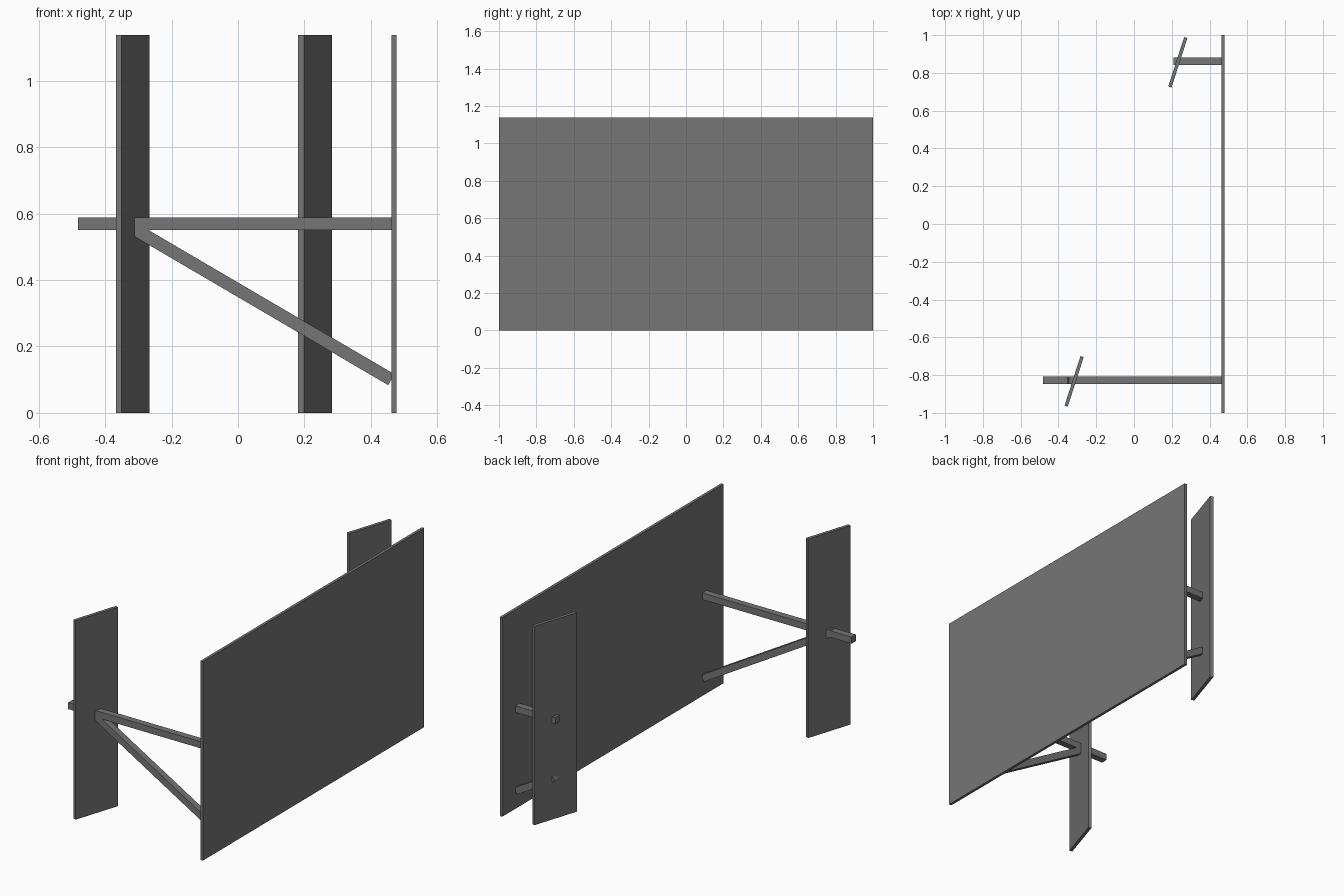
import bpy
from math import atan2, hypot, radians
from mathutils import Matrix

cube = bpy.data.objects.get("Cube")
if cube:
    bpy.data.objects.remove(cube, do_unlink=True)

grey = bpy.data.materials.new("mid_grey")
grey.use_nodes = True
colour = (0.18, 0.18, 0.18, 1)
grey.diffuse_color = colour
grey.node_tree.nodes["Principled BSDF"].inputs["Base Color"].default_value = colour

HEIGHT = 1.138
BAR = 0.038
PANEL_INNER = 0.462


def box(name, centre, size, rotation=(0, 0, 0)):
    """Flat-sided box with its size baked into the mesh."""
    bpy.ops.mesh.primitive_cube_add(size=1, location=centre, rotation=rotation)
    ob = bpy.context.object
    ob.name = name
    ob.data.transform(Matrix.Diagonal((*size, 1)))
    ob.data.materials.append(grey)
    return ob


def bar(name, y, start, end):
    """Square bar between two (x, z) points."""
    dx, dz = end[0] - start[0], end[1] - start[1]
    centre = ((start[0] + end[0]) / 2, y, (start[1] + end[1]) / 2)
    box(name, centre, (hypot(dx, dz), BAR, BAR), (0, -atan2(dz, dx), 0))


# Large upright panel
box("main_panel", (0.47, 0, HEIGHT / 2), (0.016, 2, HEIGHT))

# Each support: angled board, level bar and diagonal brace
BRACE_FOOT = (PANEL_INNER, 0.10)
SLOPE = -0.586
BAR_Z = 0.57
supports = [
    # name, board x, board y, bar y, level bar start, brace start
    ("front", -0.317, -0.833, -0.827, -0.482, -0.357),
    ("rear", 0.232, 0.856, 0.862, 0.209, 0.222),
]
for name, bx, by, y, bar_x, brace_x in supports:
    box(name + "_board", (bx, by, HEIGHT / 2), (0.018, 0.275, HEIGHT),
        (0, 0, radians(-17.8)))
    bar(name + "_level_bar", y, (bar_x, BAR_Z), (PANEL_INNER, BAR_Z))
    brace_z = BRACE_FOOT[1] + SLOPE * (brace_x - BRACE_FOOT[0])
    bar(name + "_diagonal_brace", y, (brace_x, brace_z), BRACE_FOOT)
